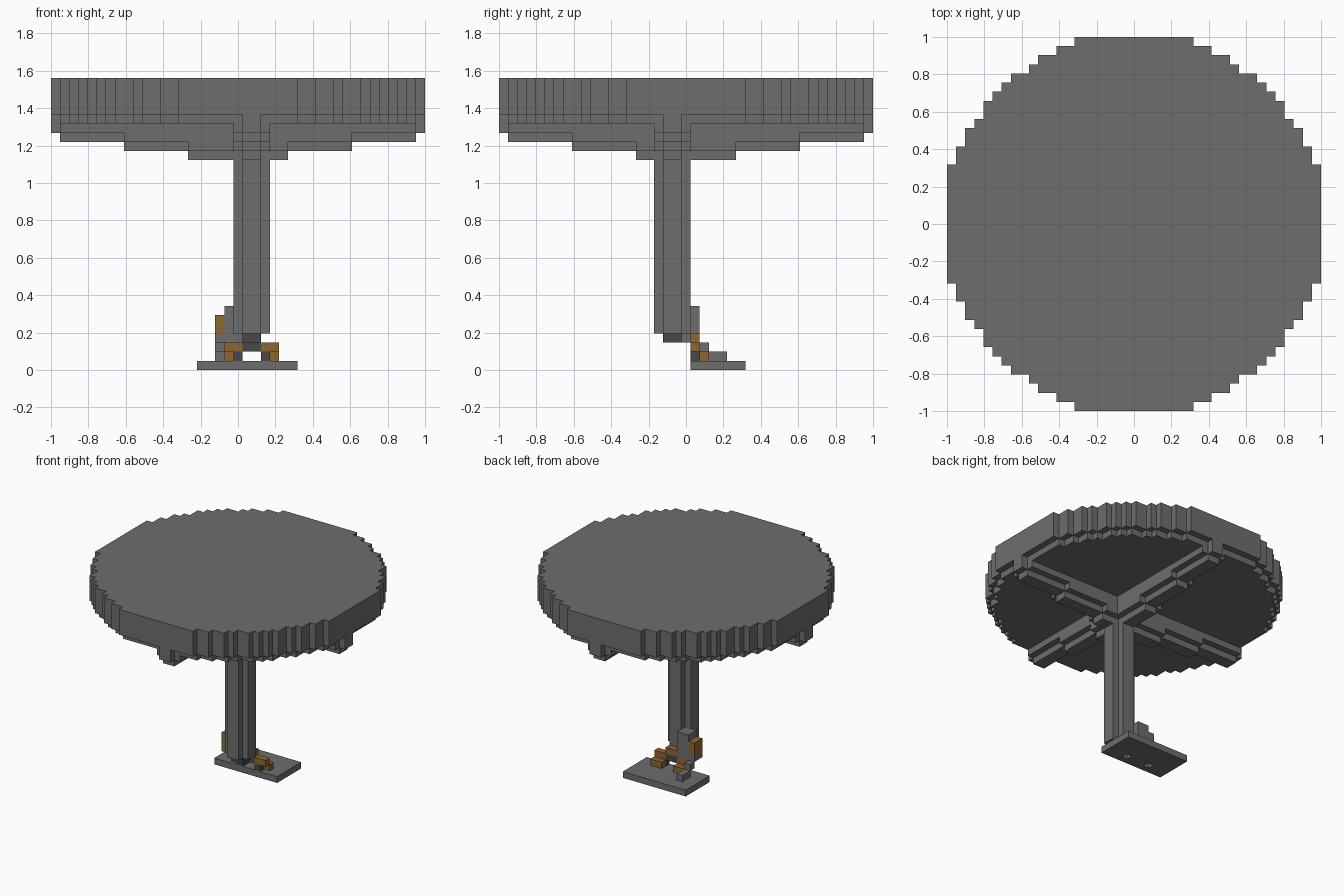
import bpy, bmesh

cube = bpy.data.objects.get("Cube")
if cube:
    bpy.data.objects.remove(cube)

GRID = 41            # cells across the top
V = 2 / GRID         # size of one cell


def material(name, rgb):
    m = bpy.data.materials.new(name)
    m.use_nodes = True
    color = (*rgb, 1)
    m.diffuse_color = color
    m.node_tree.nodes["Principled BSDF"].inputs["Base Color"].default_value = color
    return m


GRAY = material("iron gray", (0.155, 0.155, 0.155))
DARK = material("dark gray", (0.065, 0.065, 0.065))
BROWN = material("bronze brown", (0.27, 0.137, 0.032))


def finish(name, bm, mat):
    bmesh.ops.recalc_face_normals(bm, faces=bm.faces)
    mesh = bpy.data.meshes.new(name)
    bm.to_mesh(mesh)
    bm.free()
    mesh.materials.append(mat)
    obj = bpy.data.objects.new(name, mesh)
    bpy.context.collection.objects.link(obj)
    return obj


def blocks(name, mat, *boxes):
    """One object of boxes, each given as x, y and z cell ranges."""
    bm = bmesh.new()
    for box in boxes:
        (x0, x1), (y0, y1), (z0, z1) = box
        for v in bmesh.ops.create_cube(bm, size=1)["verts"]:
            v.co.x = (x1 if v.co.x > 0 else x0) * V - 1
            v.co.y = (y1 if v.co.y > 0 else y0) * V - 1
            v.co.z = (z1 if v.co.z > 0 else z0) * V
    return finish(name, bm, mat)


def stepped_disc(name, half, z0, z1):
    """Round slab with a stepped edge; half[j] is the half width of row j."""
    side = []
    for j, w in enumerate(half):
        for y in (j - 0.5, j + 0.5):
            if j or y > 0:
                side.append((w + 0.5, y))
    # drop points in the middle of straight runs
    side = [p for i, p in enumerate(side)
            if not (0 < i < len(side) - 1
                    and side[i - 1][0] == p[0] == side[i + 1][0])
            and i > 0]
    upper = side + [(-x, y) for x, y in reversed(side)]
    outline = upper + [(-x, -y) for x, y in upper]
    bm = bmesh.new()
    face = bm.faces.new([bm.verts.new((x * V, y * V, z0 * V)) for x, y in outline])
    result = bmesh.ops.extrude_face_region(bm, geom=[face])
    top = [g for g in result["geom"] if isinstance(g, bmesh.types.BMVert)]
    bmesh.ops.translate(bm, verts=top, vec=(0, 0, (z1 - z0) * V))
    return finish(name, bm, GRAY)


# Round top, with a slightly smaller layer beneath it
rows = [20] * 7 + [19, 19, 18, 18, 17, 16, 16, 15, 14, 13, 11, 10, 8, 6]
stepped_disc("table_top", rows, 28, 32)
inner = [min(a - 1, b) for a, b in zip(rows, rows[1:])]
stepped_disc("under_layer", inner, 27, 28)

# Crossed support arms: a narrow core and wider flanks, stepping in downward
CORE = [(0, 26, 28), (1, 25, 26), (8, 24, 25), (15, 23, 24)]
FLANK = [(1, 26, 27), (8, 25, 26), (15, 24, 25)]
along_x, along_y = [], []
for layers, grow in ((CORE, 0), (FLANK, 1)):
    for inset, z0, z1 in layers:
        run = (inset, GRID - inset)
        along_x.append((run, (18 - grow, 20 + grow), (z0, z1)))
        along_y.append(((21 - grow, 23 + grow), run, (z0, z1)))
blocks("support_arm_sideways", GRAY, *along_x)
blocks("support_arm_lengthways", GRAY, *along_y)

# Post with a plus-shaped section, and its dark stub
blocks("post", GRAY, ((20, 24), (18, 20), (4, 25)), ((21, 23), (17, 21), (4, 25)))
blocks("post_stub", DARK, ((21, 23), (18, 20), (3, 4)))

# Foot plate with two small holes
blocks("foot_plate", GRAY,
       ((16, 27), (21, 22), (0, 1)), ((16, 27), (23, 27), (0, 1)),
       ((16, 19), (22, 23), (0, 1)), ((20, 23), (22, 23), (0, 1)),
       ((24, 27), (22, 23), (0, 1)))

# Bracket that holds the post to the plate
blocks("bracket_block", GRAY, ((19, 21), (20, 22), (3, 7)))
blocks("bracket_steps", GRAY,
       ((18, 19), (20, 22), (3, 4)), ((18, 19), (22, 23), (2, 3)),
       ((18, 19), (23, 25), (1, 2)))
blocks("bracket_side_plate", BROWN, ((18, 19), (20, 22), (4, 6)))
blocks("bracket_arch", BROWN,
       ((19, 21), (21, 22), (2, 3)), ((21, 23), (21, 22), (3, 4)),
       ((23, 25), (21, 22), (2, 3)))
blocks("bracket_feet", BROWN,
       ((19, 21), (22, 23), (1, 2)), ((23, 25), (22, 23), (1, 2)))
blocks("bracket_core", DARK,
       ((21, 23), (21, 22), (2, 3)), ((20, 21), (21, 22), (1, 2)),
       ((23, 24), (21, 22), (1, 2)))
